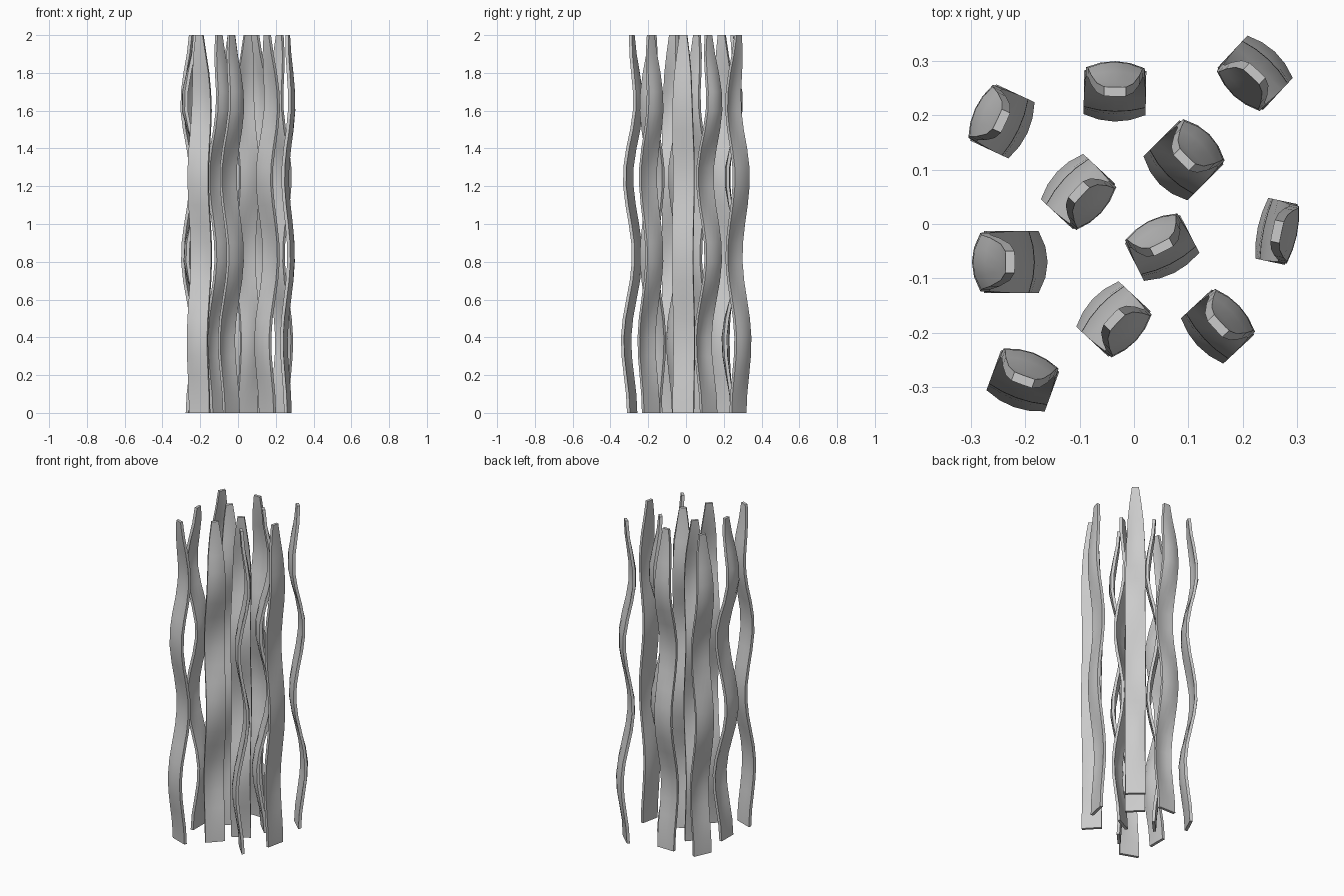
import bpy, bmesh, math

if "Cube" in bpy.data.objects:
    bpy.data.objects.remove(bpy.data.objects["Cube"])

# Sideways sway of a blade by height, and half-width by height
SWAY = [(0, 0.0), (0.38, 0.046), (0.83, -0.037), (1.25, 0.031), (1.64, -0.045), (2.0, 0.002)]
HALF = [(0, 0.057), (1.4, 0.057), (1.65, 0.053), (1.83, 0.043), (2.0, 0.02)]
ROWS, COLS, THICK = 20, 4, 0.017


def lookup(table, z, smooth):
    for (z0, a), (z1, b) in zip(table, table[1:]):
        if z <= z1 + 1e-6:
            t = (z - z0) / (z1 - z0)
            if smooth:
                t = 0.5 - 0.5 * math.cos(math.pi * t)
            return a + (b - a) * t
    return table[-1][1]


def blade(index, x, y, angle, amp=1.0):
    """One wavy tapered ribbon; angle is the direction it first sways in."""
    bm = bmesh.new()
    rings = []
    for r in range(ROWS + 1):
        z = 2.0 * r / ROWS
        half, sway = lookup(HALF, z, False), lookup(SWAY, z, True) * amp
        us = [-1 + 2 * c / COLS for c in range(COLS + 1)]
        # the middle of the ribbon sways a little further than its edges
        pts = [(u, 1) for u in us] + [(u, -1) for u in reversed(us)]
        rings.append([bm.verts.new((sway * (1.06 - 0.28 * u * u) + s * THICK / 2, u * half, z))
                      for u, s in pts])
    n = len(rings[0])
    for a, b in zip(rings, rings[1:]):
        for i in range(n):
            j = (i + 1) % n
            bm.faces.new((a[i], a[j], b[j], b[i]))
    for ring in (rings[0], rings[-1]):
        for c in range(COLS):
            bm.faces.new((ring[c], ring[c + 1], ring[n - 2 - c], ring[n - 1 - c]))
    bmesh.ops.recalc_face_normals(bm, faces=bm.faces)
    # smooth faces, sharp rims
    for f in bm.faces:
        f.smooth = True
    for e in bm.edges:
        if e.calc_face_angle(0) > math.radians(40):
            e.smooth = False
    me = bpy.data.meshes.new("seaweed_blade")
    bm.to_mesh(me)
    bm.free()
    ob = bpy.data.objects.new(f"seaweed_blade_{index:02d}", me)
    ob.location = (x, y, 0)
    ob.rotation_euler.z = math.radians(angle)
    bpy.context.collection.objects.link(ob)


# Clump layout: x, y, sway direction, sway strength
CLUMP = [
    (-0.245, 0.19, -25, 0.95), (-0.035, 0.245, -91, 1.0), (0.22, 0.275, 47, 1.0),
    (0.094, 0.12, 225, 1.2), (-0.10, 0.057, 137, 1.0), (-0.23, -0.07, 0, 1.3),
    (0.05, -0.041, -63, 0.95), (0.264, -0.014, 168, 0.6), (-0.035, -0.177, 137, 1.0),
    (0.156, -0.186, 223, 0.95), (-0.203, -0.285, -110, 0.95),
]
for i, spec in enumerate(CLUMP, 1):
    blade(i, *spec)
